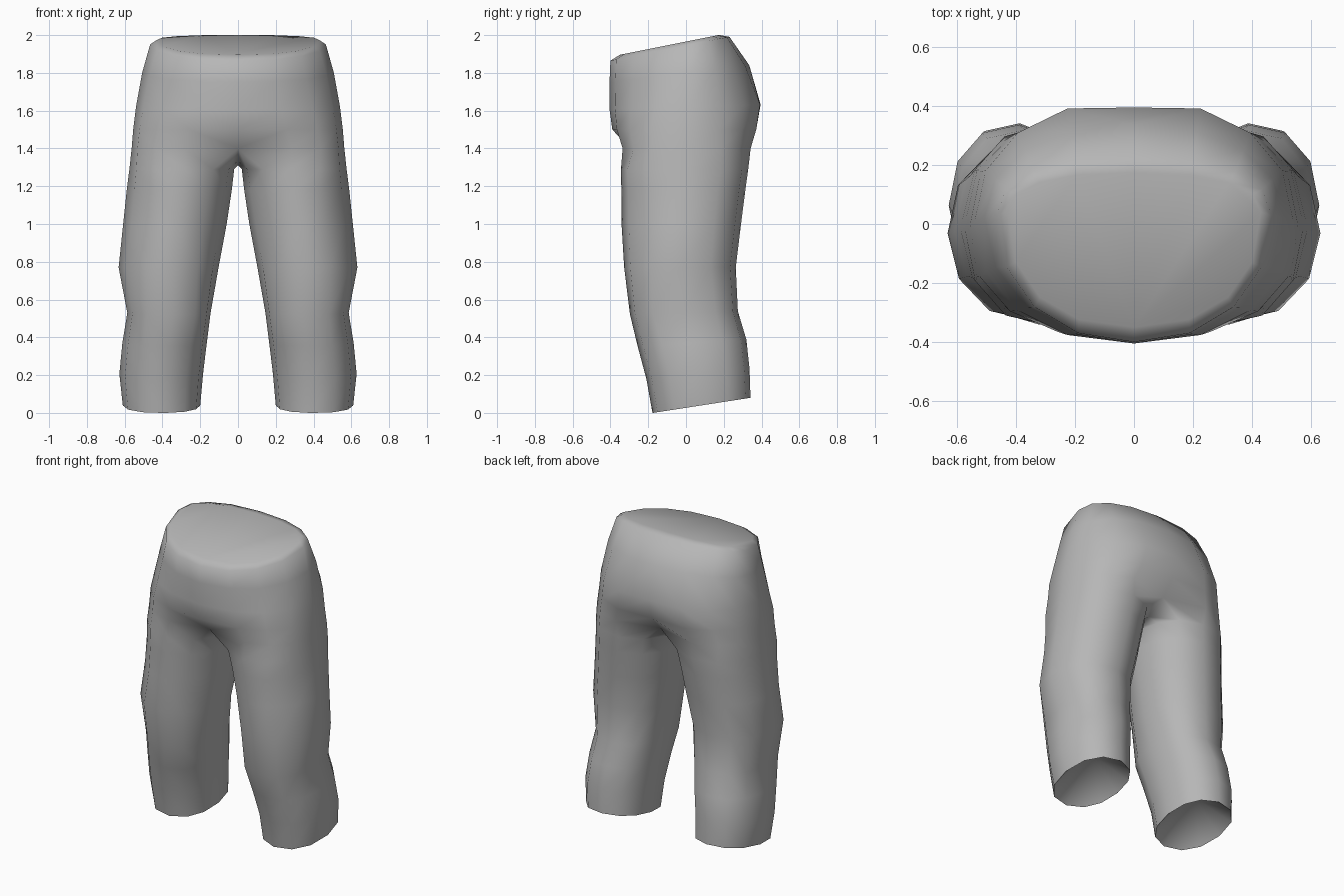
import bpy, bmesh
from math import cos, sin, radians

cube = bpy.data.objects.get("Cube")
if cube:
    bpy.data.objects.remove(cube, do_unlink=True)

cloth = bpy.data.materials.new("grey cloth")
cloth.use_nodes = True
grey = (0.47, 0.47, 0.47, 1)
cloth.diffuse_color = grey
cloth.node_tree.nodes["Principled BSDF"].inputs["Base Color"].default_value = grey


def spow(v, e):
    return (1 if v >= 0 else -1) * abs(v) ** e


def outline(angle, cx, rx, front, mid, back, z, slope, front_power, back_power):
    """Point on a rounded section, widest at y = mid, tilting along y."""
    a = radians(angle)
    power, reach = (back_power, back - mid) if sin(a) > 0 else (front_power, mid - front)
    y = mid + reach * spow(sin(a), 2 / power)
    return (cx + rx * spow(cos(a), 2 / power), y, z + slope * y)


bm = bmesh.new()

# Left half of the hips: half sections from back centre round to front centre
# (z, slope, half width, front y, widest y, back y, front and back roundness)
hip_sections = [
    (1.966, 0.20, 0.430, -0.350, 0.04, 0.175, 2.3, 2.4),
    (1.945, 0.20, 0.465, -0.400, 0.03, 0.230, 2.15, 2.3),
    (1.80, 0.12, 0.507, -0.405, 0.02, 0.335, 2.05, 2.2),
    (1.62, 0.03, 0.540, -0.405, 0.01, 0.420, 2.2, 2.2),
    (1.50, 0.00, 0.555, -0.390, 0.00, 0.397, 2.5, 2.4),
    (1.40, 0.00, 0.563, -0.355, 0.00, 0.362, 2.8, 2.8),
]
hips = []
for z, slope, half, front, mid, back, fp, bp in hip_sections:
    ring = [bm.verts.new(outline(90 - 22.5 * i, 0, half, front, mid, back, z, slope, fp, bp))
            for i in range(9)]
    for v in (ring[0], ring[-1]):
        v.co.x = 0
    hips.append(ring)

# Seat cleft and crotch dent on the centre line
hips[3][0].co.y -= 0.025
hips[4][0].co.y -= 0.035
hips[5][0].co.y -= 0.09
hips[5][8].co.y += 0.055

# Waist cap and hip walls
waist = bm.faces.new(hips[0])
for a, b in zip(hips, hips[1:]):
    for i in range(8):
        bm.faces.new((a[i], a[i + 1], b[i + 1], b[i]))

# Crotch arch closes the last hip section into a full leg section
arch = [bm.verts.new(p) for p in ((0, -0.16, 1.335), (0, 0, 1.31), (0, 0.14, 1.325))]
previous = hips[-1] + arch

# Left leg down to the hem
# (z, slope, inner x, outer x, front y, back y, front and back roundness)
leg_sections = [
    (1.29, 0.0, 0.020, 0.575, -0.345, 0.330, 2.2, 2.3),
    (1.18, 0.0, 0.033, 0.589, -0.343, 0.315, 1.95, 2.2),
    (1.00, 0.0, 0.060, 0.608, -0.342, 0.292, 1.8, 2.2),
    (0.77, 0.0, 0.103, 0.632, -0.328, 0.264, 2.0, 2.2),
    (0.53, 0.03, 0.145, 0.586, -0.297, 0.275, 2.4, 2.45),
    (0.37, 0.06, 0.165, 0.612, -0.257, 0.320, 2.2, 2.2),
    (0.20, 0.10, 0.185, 0.628, -0.210, 0.337, 2.15, 2.15),
    (0.027, 0.155, 0.200, 0.610, -0.178, 0.342, 2.2, 2.2),
]
angles = [125 - 31.25 * i for i in range(9)] + [-152.5, -180, -207.5]
for z, slope, inner, outer, front, back, fp, bp in leg_sections:
    ring = [bm.verts.new(outline(a, (inner + outer) / 2, (outer - inner) / 2, front,
                                 (front + back) / 2, back, z, slope, fp, bp)) for a in angles]
    for i in range(12):
        j = (i + 1) % 12
        bm.faces.new((previous[i], previous[j], ring[j], ring[i]))
    previous = ring

# Hollow inside the hem
hollow = bm.verts.new((0.405, 0.08, 0.24))
lining = [bm.faces.new((previous[i], previous[(i + 1) % 12], hollow)) for i in range(12)]

# Consistent outward normals, smooth cloth with a crisp hem edge
bmesh.ops.recalc_face_normals(bm, faces=bm.faces)
waist.normal_update()
if waist.normal.z < 0:
    bmesh.ops.reverse_faces(bm, faces=bm.faces)
for f in bm.faces:
    f.smooth = True
for f in lining:
    for e in f.edges:
        e.smooth = hollow in e.verts

mesh = bpy.data.meshes.new("trousers")
bm.to_mesh(mesh)
bm.free()
mesh.materials.append(cloth)
trousers = bpy.data.objects.new("trousers", mesh)
bpy.context.collection.objects.link(trousers)

# Mirror to the right side
mirror = trousers.modifiers.new("Mirror", 'MIRROR')
mirror.use_axis[0] = True
mirror.use_clip = True
mirror.merge_threshold = 0.001
